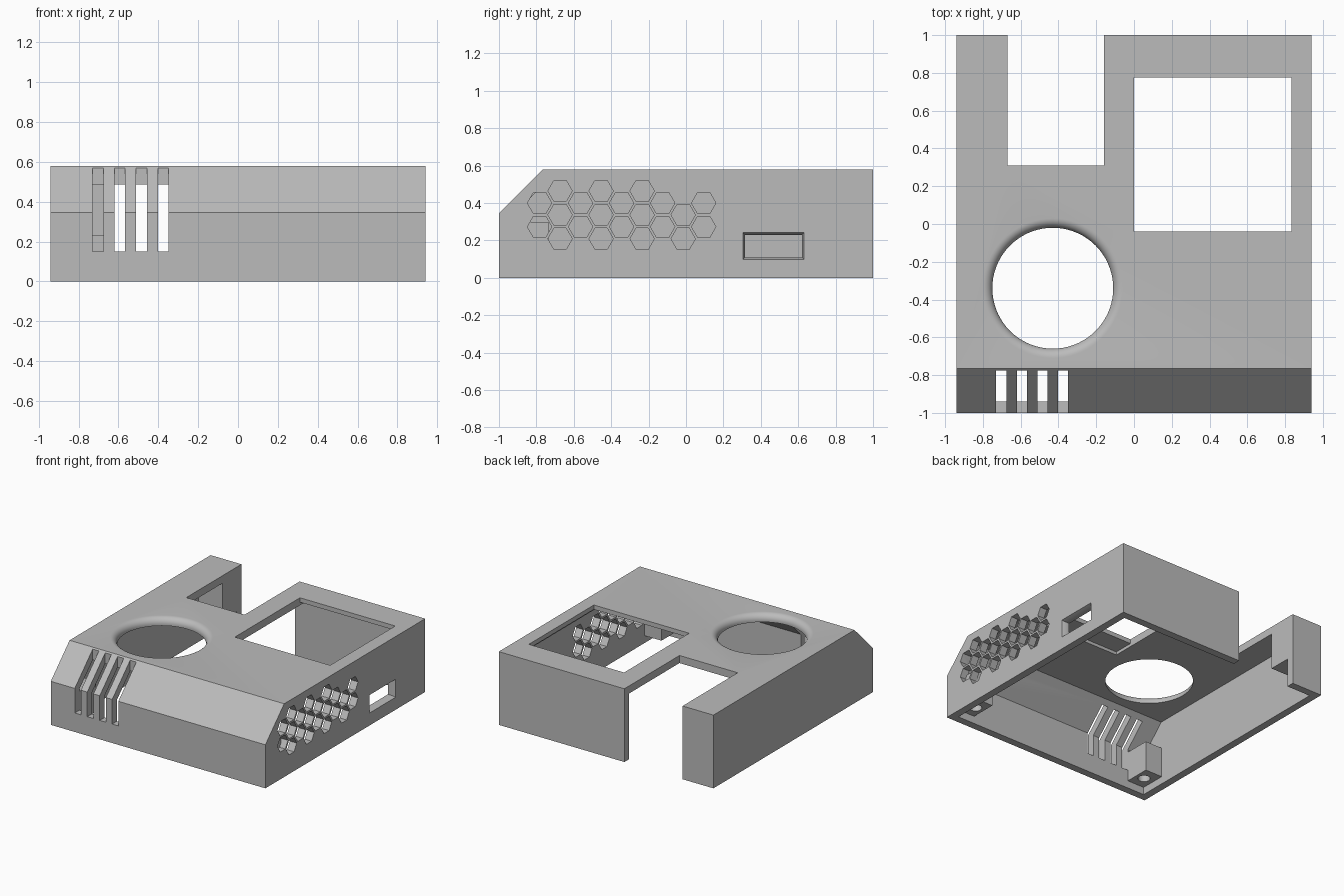
import bpy, bmesh, math

cube = bpy.data.objects.get("Cube")
if cube:
    bpy.data.objects.remove(cube, do_unlink=True)

grey = bpy.data.materials.new("plain_grey")
grey.use_nodes = True
colour = (0.5, 0.5, 0.5, 1)
grey.diffuse_color = colour
grey.node_tree.nodes["Principled BSDF"].inputs["Base Color"].default_value = colour


def finish(bm, name):
    bmesh.ops.recalc_face_normals(bm, faces=bm.faces)
    mesh = bpy.data.meshes.new(name)
    bm.to_mesh(mesh)
    bm.free()
    mesh.materials.append(grey)
    obj = bpy.data.objects.new(name, mesh)
    bpy.context.collection.objects.link(obj)
    return obj


def loft(name, *rings):
    """Skin a row of matching rings and cap both ends."""
    bm = bmesh.new()
    loops = [[bm.verts.new(p) for p in ring] for ring in rings]
    for a, b in zip(loops, loops[1:]):
        for i in range(len(a)):
            j = (i + 1) % len(a)
            bm.faces.new((a[i], a[j], b[j], b[i]))
    bm.faces.new(loops[0])
    bm.faces.new(loops[-1])
    return finish(bm, name)


def prism(name, outline, x0, x1):
    """Extrude a (y, z) outline along x."""
    return loft(name, [(x0, y, z) for y, z in outline], [(x1, y, z) for y, z in outline])


def rect(y0, y1, z0, z1):
    return [(y0, z0), (y1, z0), (y1, z1), (y0, z1)]


def box(name, x0, x1, y0, y1, z0, z1):
    return prism(name, rect(y0, y1, z0, z1), x0, x1)


def lathe(name, cx, cy, profile, sides):
    angles = [2 * math.pi * i / sides for i in range(sides)]
    return loft(name, *[[(cx + r * math.cos(a), cy + r * math.sin(a), z) for a in angles]
                        for r, z in profile])


def cut(target, cutter):
    mod = target.modifiers.new("cut", 'BOOLEAN')
    mod.operation = 'DIFFERENCE'
    mod.solver = 'EXACT'
    mod.object = cutter
    graph = bpy.context.evaluated_depsgraph_get()
    mesh = bpy.data.meshes.new_from_object(target.evaluated_get(graph))
    target.modifiers.clear()
    target.data = mesh
    bpy.data.objects.remove(cutter, do_unlink=True)


# Hollow shell with a chamfered front, open underneath
shell = prism("shell", [(-1, 0), (1, 0), (1, 0.58), (-0.765, 0.58), (-1, 0.345)], -0.94, 0.94)
cut(shell, prism("cavity", [(-0.94, -0.1), (0.94, -0.1), (0.94, 0.52),
                            (-0.74, 0.52), (-0.94, 0.32)], -0.88, 0.88))

# Rear notch, screen opening and the shallow seat beneath it
cut(shell, box("notch", -0.67, -0.16, 0.31, 1.1, -0.1, 0.7))
cut(shell, box("screen_seat", 0, 0.86, -0.2, 0.86, 0.4, 0.545))
cut(shell, box("screen_opening", 0, 0.835, -0.04, 0.775, 0.3, 0.7))

# Round opening with a rolled upper edge
fillet = 0.05
profile = [(0.32, 0.4)]
for i in range(9):
    a = math.pi / 2 * i / 8
    profile.append((0.32 + fillet * (1 - math.cos(a)), 0.53 + fillet * math.sin(a)))
profile.append((0.32 + fillet, 0.65))
cut(shell, lathe("round_opening", -0.43, -0.34, profile, 72))

# Four vent slots running over the chamfer
for i in range(4):
    x = -0.703 + 0.1093 * i
    cut(shell, box("slot", x - 0.027, x + 0.027, -1.1, -0.775, 0.15, 0.7))

# Honeycomb vent in the left side
upper, middle, lower = 0.465, 0.337, 0.209
for column in range(9):
    if column % 2 == 0:
        heights = (0.4, 0.273)
    else:
        heights = (middle, lower) if column == 7 else (upper, middle, lower)
    y = -0.783 + 0.1097 * column
    for z in heights:
        hexagon = [(y + 0.065 * math.cos(k * math.pi / 3),
                    z + 0.065 * math.sin(k * math.pi / 3)) for k in range(6)]
        cut(shell, prism("hexagon", hexagon, 0.8, 1))

# Tapered socket window in the left side
wide, narrow = rect(0.3, 0.635, 0.095, 0.245), rect(0.315, 0.62, 0.11, 0.23)
cut(shell, loft("socket_window", [(0.95, y, z) for y, z in wide],
                [(0.91, y, z) for y, z in narrow], [(0.8, y, z) for y, z in narrow]))

# Front screw posts with blind holes
for side, name in ((1, "front_left_post"), (-1, "front_right_post")):
    post = box(name, side * 0.73, side * 0.89, -0.95, -0.735, 0.06, 0.3)
    cut(post, lathe("screw_hole", side * 0.8, -0.84, [(0.045, 0), (0.045, 0.24)], 24))

# Hanging block in the rear corner beside the notch
box("rear_right_block", -0.89, -0.67, 0.76, 0.95, 0.23, 0.53)

# Smooth only the rolled edge and round holes
bpy.ops.object.select_all(action='DESELECT')
for obj in bpy.context.collection.objects:
    if obj.type == 'MESH' and grey.name in obj.data.materials:
        obj.select_set(True)
        bpy.context.view_layer.objects.active = obj
bpy.ops.object.shade_smooth_by_angle(angle=math.radians(30))
